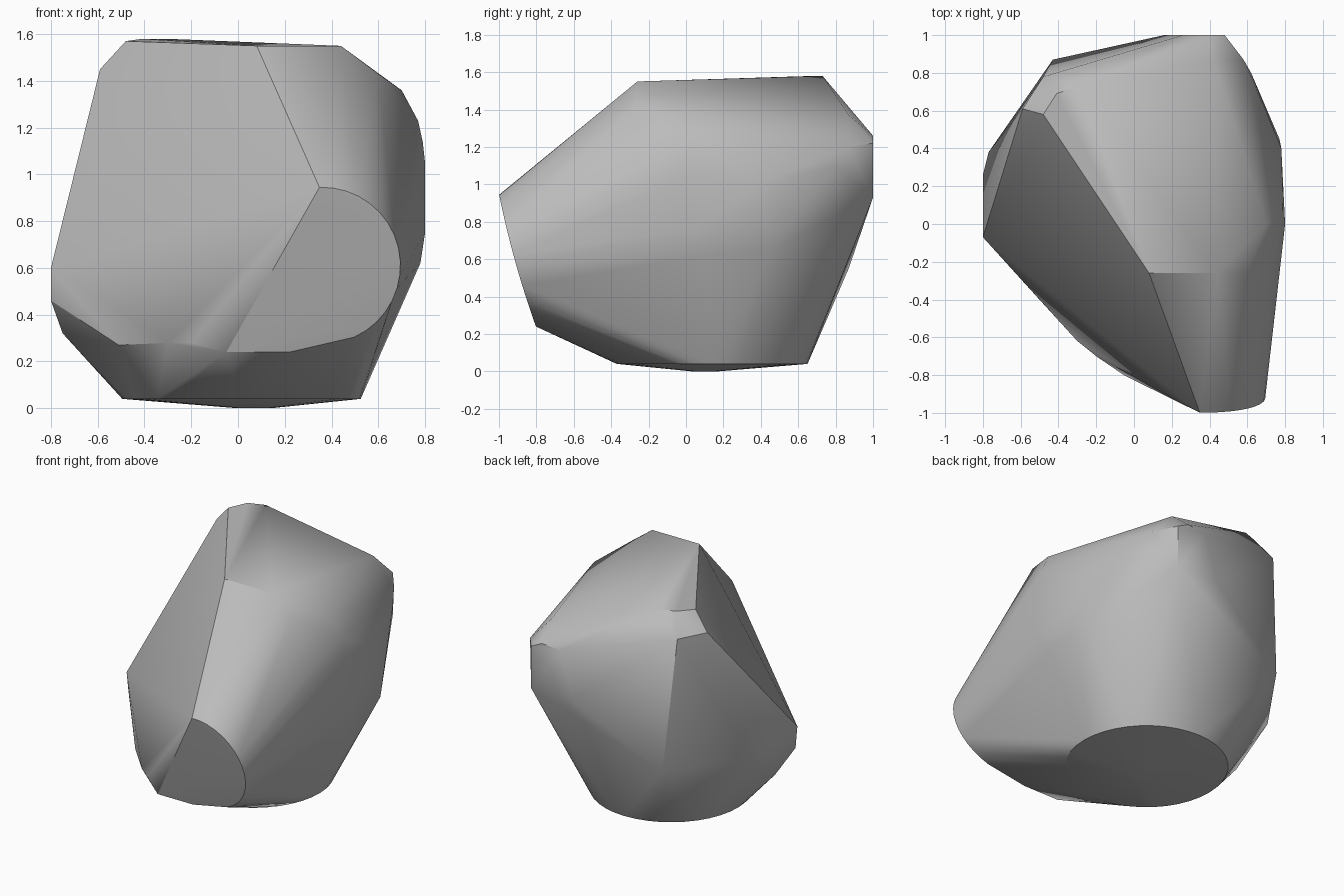
import bpy
import bmesh
from math import sin, cos, radians
from mathutils import Vector

default_cube = bpy.data.objects.get("Cube")
if default_cube:
    bpy.data.objects.remove(default_cube, do_unlink=True)


def make_material(name, colour):
    material = bpy.data.materials.new(name)
    material.use_nodes = True
    material.diffuse_color = colour
    shader = material.node_tree.nodes["Principled BSDF"]
    shader.inputs["Base Color"].default_value = colour
    shader.inputs["Roughness"].default_value = 0.9
    return material


def ring(centre, radius, start, end, steps):
    """Points along an arc, as pairs in the plane of the arc."""
    for step in range(steps + 1):
        angle = radians(start + (end - start) * step / steps)
        yield centre[0] + radius * cos(angle), centre[1] + radius * sin(angle)


def snout_surface(x, z):
    """Place a point on the leaning, slightly bowed face at the front."""
    drop = 0.95 - z
    return x, -1 + 0.2 * drop + 0.11 * drop * drop, z


def rock_from_hull(name, points, material):
    """Wrap the points in a convex skin and merge its coplanar faces."""
    mesh = bpy.data.meshes.new(name)
    bm = bmesh.new()
    for point in points:
        bm.verts.new(Vector(point))
    hull = bmesh.ops.convex_hull(bm, input=bm.verts)
    unused = {item for key in ("geom_interior", "geom_unused") for item in hull[key]
              if isinstance(item, bmesh.types.BMVert)}
    bmesh.ops.delete(bm, geom=list(unused), context="VERTS")
    bmesh.ops.dissolve_limit(bm, angle_limit=radians(1), verts=bm.verts, edges=bm.edges)
    bmesh.ops.recalc_face_normals(bm, faces=bm.faces)
    bm.to_mesh(mesh)
    bm.free()
    mesh.materials.append(material)
    rock = bpy.data.objects.new(name, mesh)
    bpy.context.collection.objects.link(rock)
    bpy.ops.object.select_all(action="DESELECT")
    rock.select_set(True)
    bpy.context.view_layer.objects.active = rock
    bpy.ops.object.shade_smooth_by_angle(angle=radians(33))
    return rock


# Shallow round base
base = [(x, y, 0.04) for x, y in ring((0.015, 0.14), 0.51, 0, 360, 40)]
base += [(x, y, 0) for x, y in ring((0.07, 0.1), 0.07, 0, 360, 8)]

# Rounded snout with a leaning face
snout = [snout_surface(x, z) for x, z in ring((0.36, 0.61), 0.335, 92, -66, 16)]
snout += [snout_surface(x, 0.24) for x in (-0.05, 0.22)]

# Lower front edge running to the side corner
front_edge = [(-.2, -.7, .28), (-.3, -.62, .28), (-.51, -.39, .27)]

# Side corner on the right of the rock
side_corner = [(-.8, -.07, .6), (-.8, -.05, .46), (-.8, .26, .55),
               (-.77, .38, .53), (-.75, .1, .32)]

# Top plateau and its cut corners
plateau = [(.08, -.26, 1.55), (.44, -.26, 1.55), (-.48, .58, 1.57),
           (-.41, .69, 1.58), (-.3, .73, 1.58), (-.59, .61, 1.45),
           (-.48, .78, 1.44), (.42, .87, 1.37)]

# Rounded shoulder on the left of the rock
shoulder = [(.6, -.27, 1.43), (.7, 0, 1.36), (.77, .03, 1.23), (.79, .02, 1.14),
            (.8, 0, 1.05), (.8, 0, .75), (.78, .1, .62),
            (.77, .45, .65), (.78, .4, 1), (.62, .8, 1.1), (.58, .87, 1.2)]

# Upright back face with its lower corner
back = [(.48, 1, 1.22), (.4, 1, 1.26), (.26, 1, 1.25), (.16, 1, .93),
        (.48, 1, .93), (-.43, .87, .55)]

stone_grey = make_material("stone grey", (0.5, 0.5, 0.5, 1))
rock_from_hull("boulder", base + snout + front_edge + side_corner + plateau + shoulder + back,
               stone_grey)
